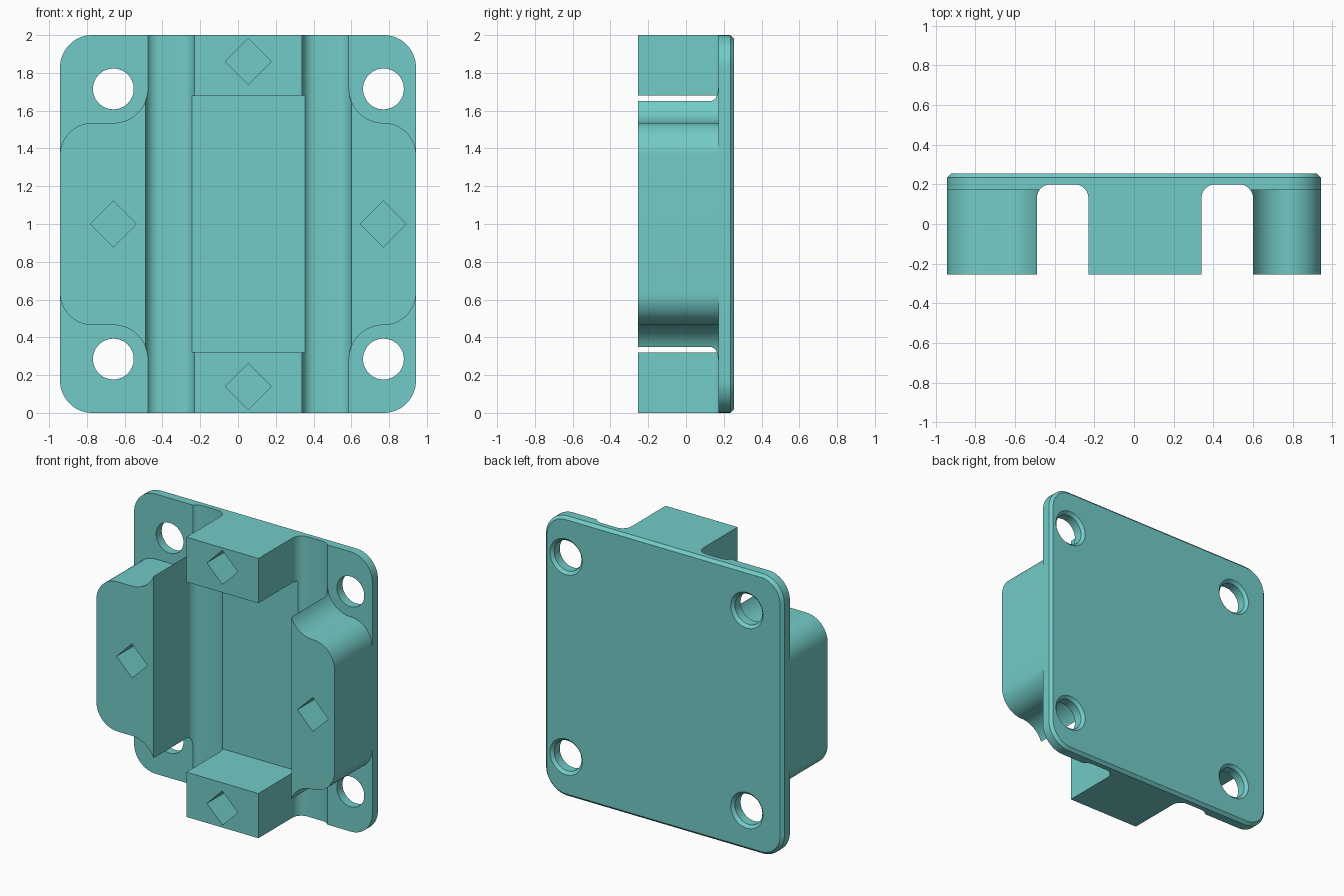
import bpy, bmesh, math

if "Cube" in bpy.data.objects:
    bpy.data.objects.remove(bpy.data.objects["Cube"])

teal = bpy.data.materials.new("teal")
teal.diffuse_color = (0.17, 0.60, 0.57, 1)
teal.use_nodes = True
teal.node_tree.nodes["Principled BSDF"].inputs["Base Color"].default_value = teal.diffuse_color

FRONT, FLOOR, LIP, BACK = -0.255, 0.172, 0.235, 0.255
W, R = 0.942, 0.17              # half width, corner radius
HOLE_X = (-0.66, 0.77)
CHANNELS = ((-0.49, -0.23), (0.34, 0.60))
MID = 0.055                     # centre of the middle blocks


def arc(cx, cy, r, a0, a1, n=16):
    return [(cx + r * math.cos(math.radians(a0 + (a1 - a0) * i / n)),
             cy + r * math.sin(math.radians(a0 + (a1 - a0) * i / n))) for i in range(n + 1)]


def loft(name, rings):
    """Closed solid through rings of 3D points."""
    bm = bmesh.new()
    loops = [[bm.verts.new(p) for p in ring] for ring in rings]
    n = len(loops[0])
    for a, b in zip(loops, loops[1:]):
        for i in range(n):
            bm.faces.new((a[i], a[(i + 1) % n], b[(i + 1) % n], b[i]))
    bm.faces.new(loops[0])
    bm.faces.new(loops[-1])
    bmesh.ops.remove_doubles(bm, verts=bm.verts, dist=1e-5)
    bmesh.ops.recalc_face_normals(bm, faces=bm.faces)
    mesh = bpy.data.meshes.new(name)
    bm.to_mesh(mesh)
    bm.free()
    ob = bpy.data.objects.new(name, mesh)
    bpy.context.collection.objects.link(ob)
    return ob


def along_y(name, pts, y0, y1):
    return loft(name, [[(x, y, z) for x, z in pts] for y in (y0, y1)])


def rounded(inset, y):
    w, r, pts = W - inset, R - inset, []
    for sx, sz, a in ((1, 1, 0), (-1, 1, 90), (-1, -1, 180), (1, -1, 270)):
        pts += arc(sx * (W - R), 1 + sz * (1 - R), r, a, a + 90)
    return [(x, y, z) for x, z in pts]


# Rounded slab with a chamfered back edge
body = loft("mount_body", [rounded(0, FRONT), rounded(0, LIP), rounded(0.02, BACK)])
body.data.materials.append(teal)
cutters = []

# Two round-bottomed channels running the full height
for x0, x1 in CHANNELS:
    f = 0.07
    prof = [(x0, -1)] + arc(x0 + f, 0.2 - f, f, 180, 90, 10)
    prof += arc(x1 - f, 0.2 - f, f, 90, 0, 10) + [(x1, -1)]
    cutters.append(loft("channel_cutter", [[(x, y, z) for x, y in prof] for z in (-0.1, 2.1)]))

# Middle pocket between the two end blocks
cutters.append(along_y("pocket_cutter", [(-0.30, 0.32), (0.41, 0.32), (0.41, 1.68), (-0.30, 1.68)], -1, FLOOR))

# Corner recesses leaving the S-curved side wings
for s, hx in zip((-1, 1), HOLE_X):
    h = abs(hx)
    inner = 0.40 if s < 0 else 0.50
    outline = [(1.2, 1.365)] + arc(W - R, 1.365, R, 0, 90)
    outline += arc(h, 1.718, 0.183, 270, 180)
    outline += [(inner, 1.718), (inner, 2.2), (1.2, 2.2)]
    for up in (1, -1):
        pts = [(s * x, 1 + up * (z - 1)) for x, z in outline]
        cutters.append(along_y("corner_cutter", pts, -1, FLOOR))

        # Screw hole, countersunk from the back
        rings = []
        for y, r in ((0, 0.108), (LIP, 0.108), (BACK, 0.128), (0.3, 0.128)):
            rings.append([(x, y, z) for x, z in arc(hx, 1 + up * 0.715, r, 0, 360, 48)[:-1]])
        cutters.append(loft("hole_cutter", rings))

# Deep diamond sockets in the front faces
for x, z in ((MID, 1.86), (MID, 0.14), (HOLE_X[0], 1), (HOLE_X[1], 1)):
    cutters.append(along_y("diamond_cutter", arc(x, z, 0.122, 0, 360, 4)[:-1], -1, 0.0))

bpy.context.view_layer.objects.active = body
body.select_set(True)
for c in cutters:
    c.hide_render = True
    m = body.modifiers.new("cut", 'BOOLEAN')
    m.operation, m.solver, m.object = 'DIFFERENCE', 'EXACT', c
    bpy.ops.object.modifier_apply(modifier=m.name)
    bpy.data.objects.remove(c, do_unlink=True)

bpy.ops.object.shade_smooth_by_angle(angle=math.radians(30))
